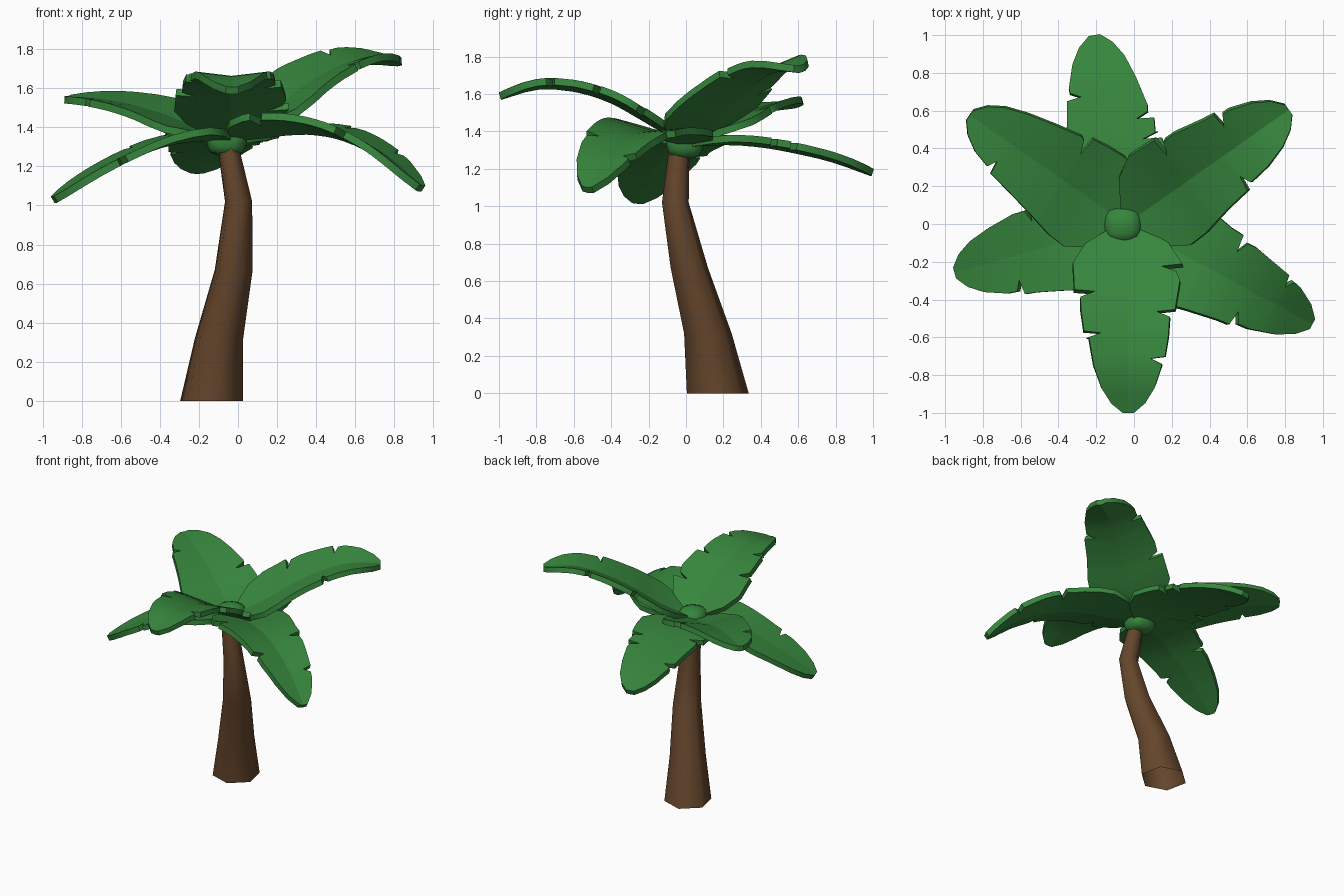
import bpy, bmesh, math
from mathutils import Vector

cube = bpy.data.objects.get("Cube")
if cube:
    bpy.data.objects.remove(cube, do_unlink=True)


def material(name, color):
    mat = bpy.data.materials.new(name)
    mat.use_nodes = True
    mat.diffuse_color = color
    mat.node_tree.nodes["Principled BSDF"].inputs["Base Color"].default_value = color
    return mat


LEAF_GREEN = material("leaf green", (0.038, 0.24, 0.047, 1))
BARK_BROWN = material("bark brown", (0.13, 0.061, 0.025, 1))


def finish(name, bm, mat, angle):
    mesh = bpy.data.meshes.new(name)
    bm.to_mesh(mesh)
    bm.free()
    mesh.materials.append(mat)
    obj = bpy.data.objects.new(name, mesh)
    bpy.context.collection.objects.link(obj)
    bpy.ops.object.select_all(action="DESELECT")
    obj.select_set(True)
    bpy.context.view_layer.objects.active = obj
    bpy.ops.object.shade_smooth_by_angle(angle=math.radians(angle))
    return obj


def interpolate(points, t):
    """Piecewise linear value at t."""
    for (a, va), (b, vb) in zip(points, points[1:]):
        if t <= b:
            return va + (vb - va) * (t - a) / (b - a)
    return points[-1][1]


# Trunk: leaning six-sided rings (x, y, z, radius), open at the ground
def build_trunk(rings):
    bm = bmesh.new()
    loops = []
    for x, y, z, radius in rings:
        angles = [math.radians(42 + 60 * k) for k in range(6)]
        loops.append([bm.verts.new((x + radius * math.cos(a), y + radius * math.sin(a), z))
                      for a in angles])
    for low, high in zip(loops, loops[1:]):
        for k in range(6):
            n = (k + 1) % 6
            bm.faces.new((low[k], low[n], high[n], high[k]))
    bm.faces.new(loops[-1])
    finish("trunk", bm, BARK_BROWN, 62)


build_trunk([(-0.135, 0.17, 0, 0.169), (-0.097, 0.117, 0.32, 0.13),
             (-0.022, 0.018, 0.67, 0.102), (0.003, -0.057, 1.02, 0.073),
             (-0.05, -0.037, 1.3, 0.057)])

# Crown bud: rounded cube where the leaves meet
bm = bmesh.new()
bmesh.ops.create_cube(bm, size=1)
bmesh.ops.subdivide_edges(bm, edges=bm.edges[:], cuts=3, use_grid_fill=True)
for v in bm.verts:
    d = v.co.normalized().lerp(v.co * 1.6, 0.25)
    v.co = Vector((-0.058, -0.006, 1.342)) + Vector((d.x * 0.112, d.y * 0.108, d.z * 0.098))
finish("crown_bud", bm, LEAF_GREEN, 50)

# Leaves: half-width along the midrib, cut by slits
WIDTH = [(0, 0.05), (0.1, 0.22), (0.2, 0.285), (0.3, 0.28), (0.45, 0.245), (0.6, 0.215),
         (0.75, 0.18), (0.87, 0.14), (0.95, 0.09), (1, 0.03)]
STATIONS = [k / 10 for k in range(11)]
ROOT = Vector((-0.04, 0))


def torn_edge(slits):
    near = lambda t: any(abs(t - s) < 0.03 for s in slits)
    edge = [p for p in WIDTH if not near(p[0])]
    for s in slits:
        w = interpolate(WIDTH, s)
        edge += [(s - 0.006, w * 1.04), (s + 0.004, w * 0.64), (s + 0.032, w * 0.92)]
    return sorted(edge)


def smooth_height(heights, t):
    """Catmull-Rom curve through evenly spaced heights."""
    n = len(heights) - 1
    i = min(int(t * n), n - 1)
    f = t * n - i
    b, c = heights[i], heights[i + 1]
    a = heights[i - 1] if i else 2 * b - c
    d = heights[i + 2] if i + 2 <= n else 2 * c - b
    return b + f / 2 * (c - a + f * (2 * a - 5 * b + 4 * c - d + f * (3 * (b - c) + d - a)))


def build_leaf(name, tip, heights, roll, fold, left_slits, right_slits):
    """roll lifts the left edge and lowers the right; fold lifts both."""
    span = Vector(tip) - ROOT
    side = Vector((-span.y, span.x)).normalized()
    left, right = torn_edge(left_slits), torn_edge(right_slits)
    cuts = sorted({t for t, w in left + right} | set(STATIONS))
    bm = bmesh.new()
    rows = []
    for t in cuts:
        mid = ROOT + span * t
        z = smooth_height(heights, t)
        row = []
        for sign, edge in ((1, left), (0, None), (-1, right)):
            w = interpolate(edge, t) if edge else 0
            p = mid + side * w * sign
            row.append(bm.verts.new((p.x, p.y, z + w * (roll * sign + fold))))
        rows.append(row)
    for a, b in zip(rows, rows[1:]):
        for k in range(2):
            bm.faces.new((a[k], a[k + 1], b[k + 1], b[k]))
        # Sharp midrib
        bm.edges.get((a[1], b[1])).smooth = False
    obj = finish(name, bm, LEAF_GREEN, 35)
    solid = obj.modifiers.new("thickness", "SOLIDIFY")
    solid.thickness = 0.038
    solid.offset = -1
    # Keep the rim crisp against the smooth blade
    split = obj.modifiers.new("crisp_rim", "EDGE_SPLIT")
    split.split_angle = math.radians(40)


build_leaf("front_leaf", (-0.03, -1), (1.36, 1.48, 1.59, 1.65, 1.66, 1.605),
           0, 0.12, (0.22, 0.46, 0.71), (0.35, 0.57))
build_leaf("back_leaf", (-0.21, 1), (1.35, 1.365, 1.352, 1.317, 1.268, 1.197),
           0, 0.06, (0.37, 0.69), (0.42, 0.53))
build_leaf("back_left_leaf", (0.82, 0.605), (1.36, 1.455, 1.59, 1.695, 1.755, 1.75),
           0.1, 0.24, (0.36, 0.68), (0.6,))
build_leaf("front_left_leaf", (0.945, -0.53), (1.36, 1.385, 1.4, 1.365, 1.265, 1.1),
           -0.1, 0.18, (0.52, 0.8), (0.25, 0.66))
build_leaf("front_right_leaf", (-0.95, -0.26), (1.36, 1.365, 1.33, 1.255, 1.16, 1.045),
           0.05, 0.07, (0.66,), (0.5,))
build_leaf("back_right_leaf", (-0.87, 0.575), (1.36, 1.4, 1.465, 1.515, 1.545, 1.56),
           -0.11, 0.14, (0.74,), (0.4,))
